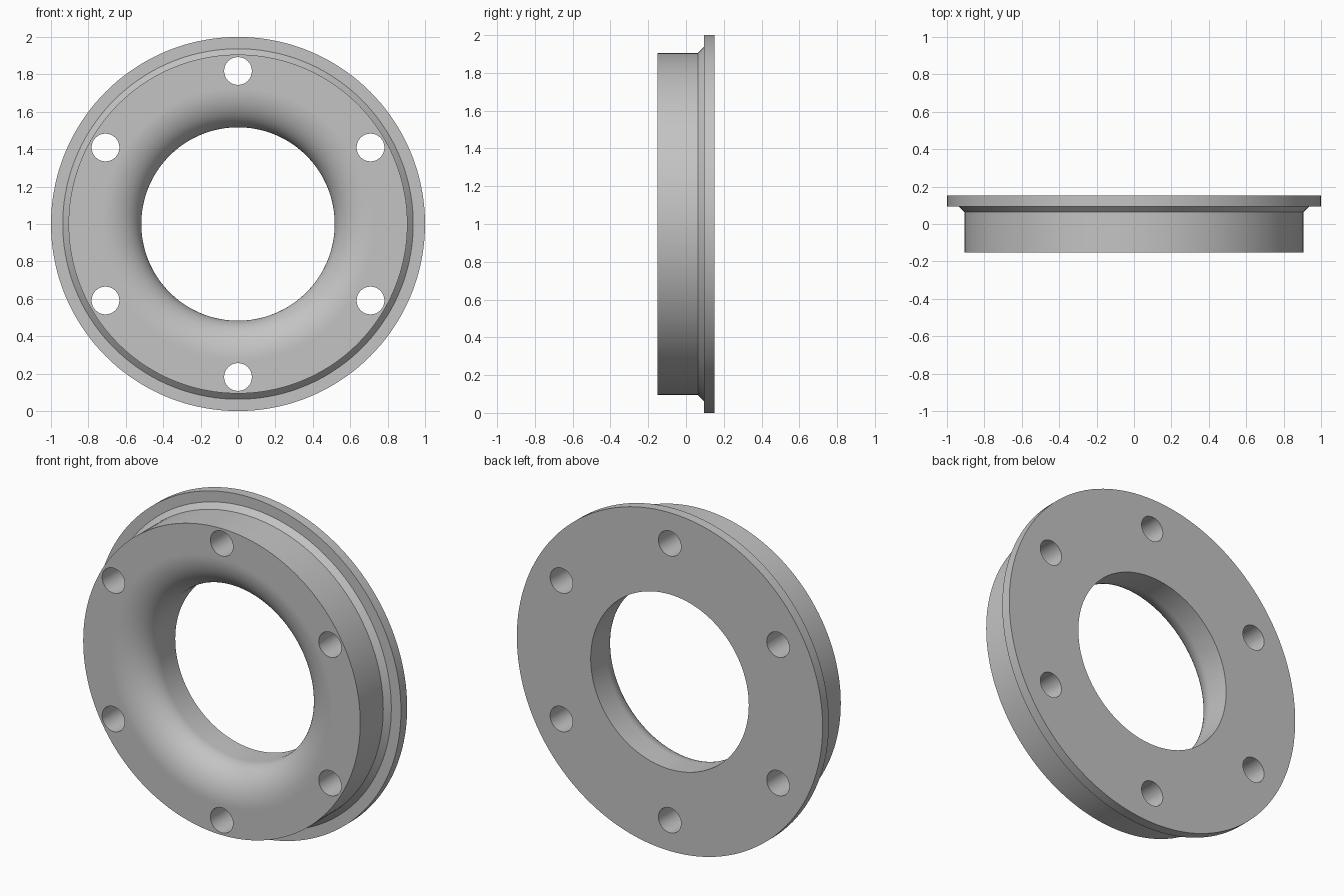
import bpy, bmesh
from math import sin, cos, pi, tau
from mathutils import Matrix, Vector

cube = bpy.data.objects.get("Cube")
if cube:
    bpy.data.objects.remove(cube, do_unlink=True)

FRONT, BACK = -0.152, 0.152
BORE = 0.517
FLARE_R, FLARE_Y = 0.21, 0.165      # flared mouth: radial and axial size
HOLE_COUNT, HOLE_R, HOLE_CIRCLE = 6, 0.074, 0.818

grey = bpy.data.materials.new("plain grey")
grey.use_nodes = True
colour = (0.55, 0.55, 0.55, 1)
grey.diffuse_color = colour
grey.node_tree.nodes["Principled BSDF"].inputs["Base Color"].default_value = colour


def make_object(name, bm):
    bmesh.ops.recalc_face_normals(bm, faces=bm.faces)
    mesh = bpy.data.meshes.new(name)
    bm.to_mesh(mesh)
    bm.free()
    mesh.materials.append(grey)
    obj = bpy.data.objects.new(name, mesh)
    bpy.context.collection.objects.link(obj)
    return obj


def lathe(name, profile, steps):
    """Revolve a closed (radius, y) profile around the y axis."""
    bm = bmesh.new()
    verts = [bm.verts.new((r, y, 0)) for r, y in profile]
    edges = [bm.edges.new((v, verts[i - 1])) for i, v in enumerate(verts)]
    bmesh.ops.spin(bm, geom=verts + edges, cent=(0, 0, 0), axis=(0, 1, 0),
                   angle=tau, steps=steps, use_merge=True)
    bmesh.ops.remove_doubles(bm, verts=bm.verts, dist=1e-5)
    obj = make_object(name, bm)
    obj.location.z = 1
    return obj


# Ring body: stepped outside with a chamfer, flared bore inside
outside = [(BORE, BACK), (1.0, BACK), (1.0, 0.094), (0.937, 0.094),
           (0.906, 0.063), (0.906, FRONT), (BORE + FLARE_R + 0.012, FRONT)]
flare = []
for i in range(25):
    a = i / 24 * pi / 2
    flare.append((BORE + FLARE_R * (1 - sin(a)), FRONT + FLARE_Y * (1 - cos(a))))
ring = lathe("flanged_ring", outside + flare, 144)

# Bolt hole cutters, evenly spaced on the bolt circle
bm = bmesh.new()
for i in range(HOLE_COUNT):
    a = i * tau / HOLE_COUNT + pi / 2
    centre = Vector((HOLE_CIRCLE * cos(a), 0, HOLE_CIRCLE * sin(a) + 1))
    bmesh.ops.create_cone(bm, cap_ends=True, segments=48, radius1=HOLE_R,
                          radius2=HOLE_R, depth=1,
                          matrix=Matrix.Translation(centre) @ Matrix.Rotation(pi / 2, 4, 'X'))
cutter = make_object("bolt_hole_cutter", bm)

# Cut the bolt holes, then remove the cutter
cut = ring.modifiers.new("bolt_holes", 'BOOLEAN')
cut.operation = 'DIFFERENCE'
cut.solver = 'EXACT'
cut.object = cutter
bpy.ops.object.select_all(action='DESELECT')
bpy.context.view_layer.objects.active = ring
ring.select_set(True)
bpy.ops.object.modifier_apply(modifier=cut.name)
bpy.data.objects.remove(cutter, do_unlink=True)

# Smooth the round surfaces while keeping the edges crisp
bpy.ops.object.shade_smooth_by_angle(angle=pi / 6)
